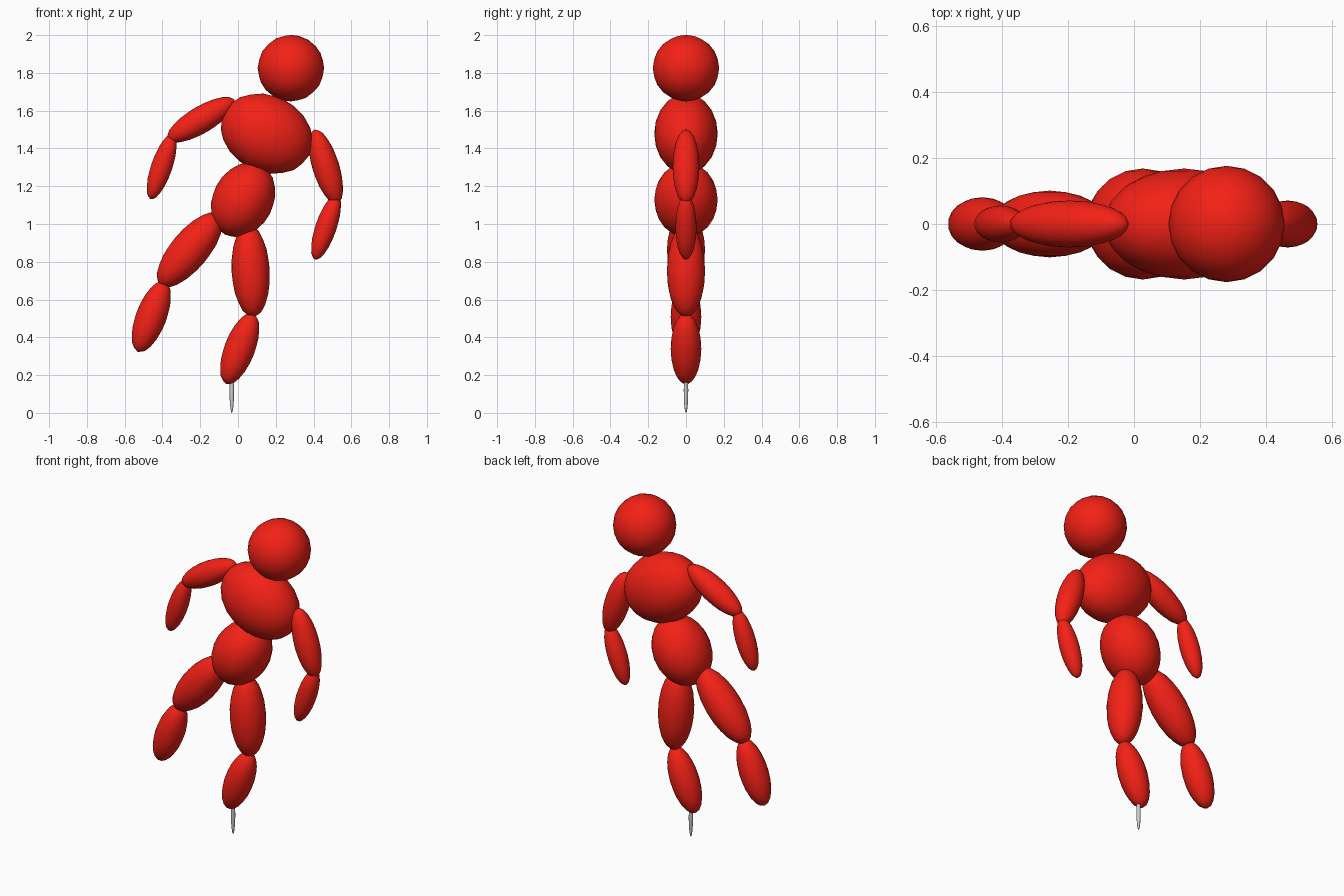
import bpy
from math import radians

if "Cube" in bpy.data.objects:
    bpy.data.objects.remove(bpy.data.objects["Cube"])

red = bpy.data.materials.new("red")
red.diffuse_color = (0.9, 0.015, 0.008, 1)
red.use_nodes = True
red.node_tree.nodes["Principled BSDF"].inputs["Base Color"].default_value = red.diffuse_color


def ellipsoid(name, x, z, long, wide, angle=0, depth=None, mat=red):
    """Ball stretched along an axis tilted in the front plane (angle from +x)."""
    bpy.ops.mesh.primitive_ico_sphere_add(
        subdivisions=3, radius=1, location=(x, 0, z),
        rotation=(0, radians(-angle), 0))
    ob = bpy.context.object
    ob.name = name
    ob.scale = (long, depth or wide, wide)
    if mat:
        ob.data.materials.append(mat)
    bpy.ops.object.transform_apply(location=False, rotation=True, scale=True)
    bpy.ops.object.shade_smooth()
    return ob


# head and body
ellipsoid("head", 0.28, 1.825, 0.176, 0.176)
ellipsoid("chest", 0.152, 1.478, 0.253, 0.202, -27, 0.168)
ellipsoid("pelvis", 0.027, 1.128, 0.208, 0.16, 62, 0.168)

# limbs: centre x, centre z, angle for each side
LIMBS = {
    "upper_arm": (0.206, 0.071, (-0.195, 1.552, 30.5), (0.465, 1.303, 107)),
    "forearm": (0.182, 0.056, (-0.404, 1.303, 71), (0.466, 0.983, 71)),
    "thigh": (0.246, 0.101, (-0.255, 0.863, 50), (0.067, 0.752, 93)),
    "shin": (0.2, 0.081, (-0.459, 0.51, 69), (0.009, 0.34, 69)),
}
for part, (length, width, left, right) in LIMBS.items():
    for side, (x, z, angle) in (("left", left), ("right", right)):
        ellipsoid(f"{part}_{side}", x, z, length, width, angle)

# thin support pin under the standing leg
ellipsoid("support_pin", -0.033, 0.12, 0.12, 0.012, 90, mat=None)
